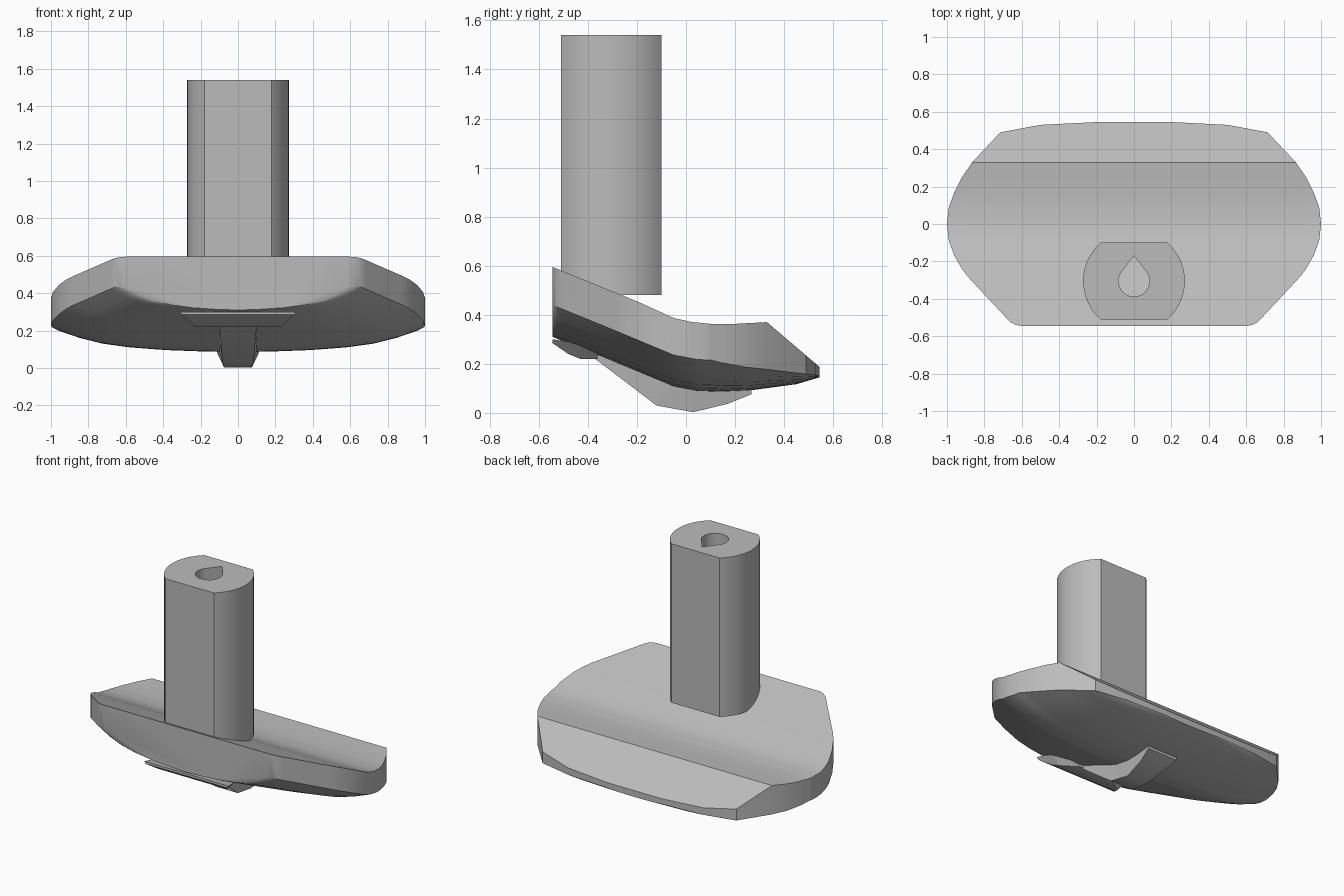
import bpy, bmesh
from math import cos, sin, radians

cube = bpy.data.objects.get("Cube")
if cube:
    bpy.data.objects.remove(cube, do_unlink=True)

grey = bpy.data.materials.new("plain_grey")
grey.use_nodes = True
grey.diffuse_color = (0.5, 0.5, 0.5, 1)
grey.node_tree.nodes["Principled BSDF"].inputs["Base Color"].default_value = grey.diffuse_color


def interp(points, t):
    """Piecewise linear lookup."""
    if t <= points[0][0]:
        return points[0][1]
    for (a, va), (b, vb) in zip(points, points[1:]):
        if t <= b:
            return va + (vb - va) * (t - a) / (b - a)
    return points[-1][1]


def finish(name, bm, angle=28):
    bmesh.ops.recalc_face_normals(bm, faces=bm.faces)
    mesh = bpy.data.meshes.new(name)
    bm.to_mesh(mesh)
    bm.free()
    mesh.materials.append(grey)
    mesh.shade_smooth()
    mesh.set_sharp_from_angle(angle=radians(angle))
    obj = bpy.data.objects.new(name, mesh)
    bpy.context.collection.objects.link(obj)
    return obj


def loft(name, sections, angle=28):
    """Skin closed rings of equal length and cap both ends."""
    bm = bmesh.new()
    rings = [[bm.verts.new(p) for p in ring] for ring in sections]
    for r, s in zip(rings, rings[1:]):
        for i in range(len(r)):
            j = (i + 1) % len(r)
            bm.faces.new((r[i], r[j], s[j], s[i]))
    bm.faces.new(rings[0])
    bm.faces.new(rings[-1])
    return finish(name, bm, angle)


# Base: plan outline, top profile, keel line, and rise of the underside to its rim
width = [(-.545, .6), (-.54, .63), (-.525, .66), (-.5, .685), (-.28, .89), (-.24, .92),
         (-.17, .96), (-.09, .99), (0, 1), (.09, .99), (.17, .96), (.25, .92),
         (.33, .865), (.49, .715), (.53, .5), (.545, .2)]
top = [(-.545, .595), (-.2, .455), (-.05, .387), (.02, .371), (.1, .363),
       (.2, .363), (.33, .37), (.545, .187)]
keel = [(-.545, .31), (-.3, .21), (-.05, .106), (.05, .087), (.15, .085), (.25, .09),
        (.45, .117), (.545, .145)]
rise = [(0, 0), (.2, .004), (.4, .012), (.6, .028), (.75, .05), (.88, .085), (1, .13)]
fade = [(.1, 1), (.3, .65), (.45, .35), (.545, .05)]

stations = sorted({p[0] for p in width + top + keel})
across = sorted({s * p[0] for p in rise for s in (-1, 1)})
sections = []
for y in stations:
    w, lift = interp(width, y), interp(fade, y)
    upper = [(u * w, y, interp(top, y)) for u in across]
    lower = [(u * w, y, interp(keel, y) + lift * interp(rise, abs(u)))
             for u in reversed(across)]
    sections.append(upper + lower)
loft("base", sections)


# Tapered parts beneath the base
def taper(name, rows):
    """Rows hold y, bottom height, bottom half width, top height, top half width."""
    return loft(name, [[(-a, y, low), (a, y, low), (b, y, high), (-b, y, high)]
                       for y, low, a, high, b in rows])


taper("lower_fin", [(-.37, .22, .1, .25, .1), (-.12, .03, .082, .16, .1),
                    (.03, .003, .075, .11, .105), (.17, .037, .09, .11, .11),
                    (.267, .076, .11, .11, .115)])
taper("front_lip", [(-.545, .285, .3, .3, .31), (-.48, .24, .25, .29, .3),
                    (-.43, .22, .23, .275, .28), (-.36, .22, .12, .25, .2)])


# Post: round column with flat front and back and a teardrop bore
def arc(radius, start, end, steps):
    angles = [radians(start + (end - start) * i / steps) for i in range(steps + 1)]
    return [(radius * cos(a), radius * sin(a) - .305) for a in angles]


outer = arc(.272, -49, 49, 16) + arc(.272, 131, 229, 16)
bore = arc(.083, 139, 401, 24) + [(0, -.17)]
bm = bmesh.new()
edges = []
for loop in (outer, bore):
    vs = [bm.verts.new((x, y, .48)) for x, y in loop]
    edges += [bm.edges.new((vs[i - 1], vs[i])) for i in range(len(vs))]
bmesh.ops.triangle_fill(bm, edges=edges, use_beauty=True)
out = bmesh.ops.extrude_face_region(bm, geom=bm.faces[:], use_keep_orig=True)
moved = [g for g in out["geom"] if isinstance(g, bmesh.types.BMVert)]
bmesh.ops.translate(bm, verts=moved, vec=(0, 0, 1.06))
finish("post", bm)
